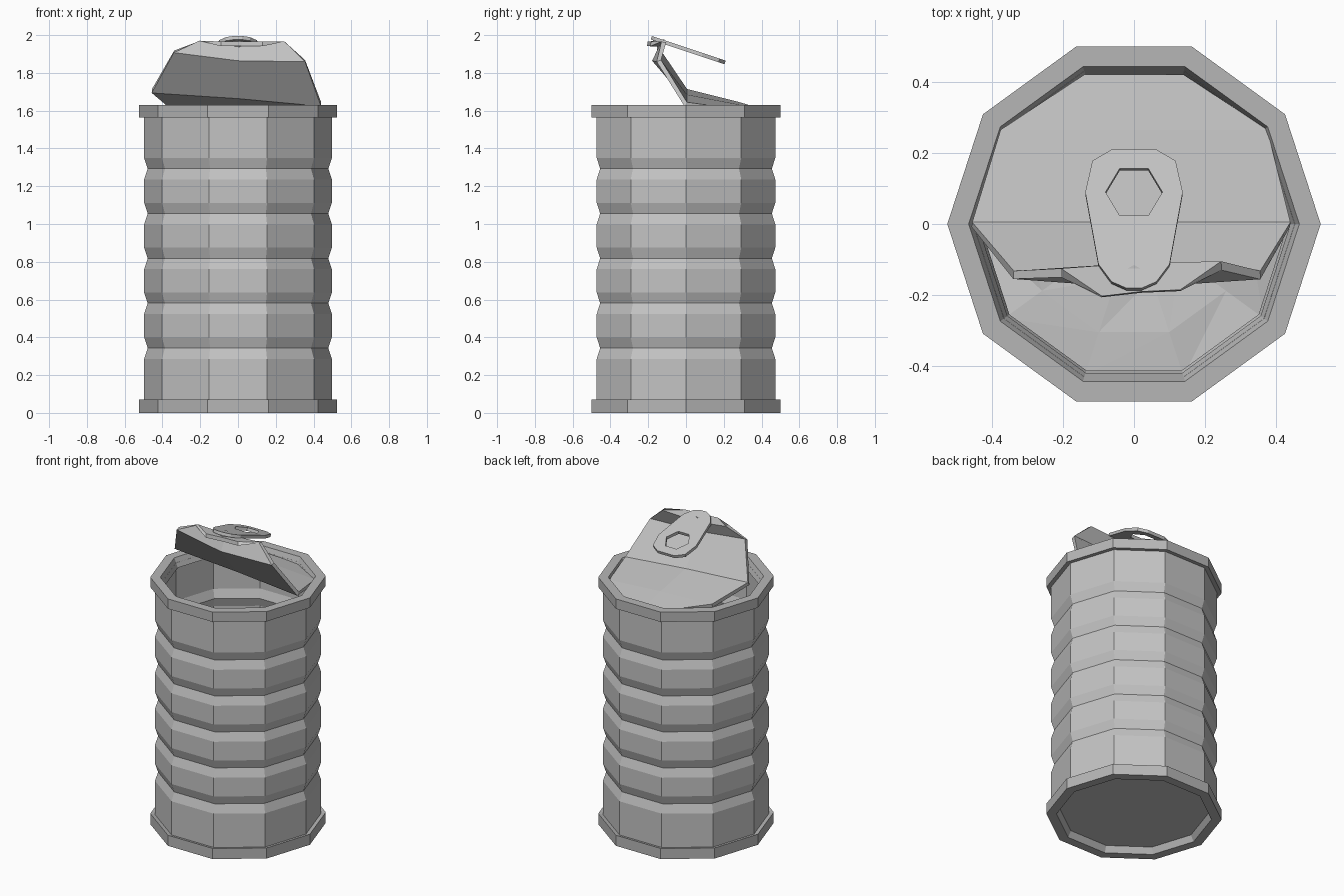
import bpy, bmesh, math, random

cube = bpy.data.objects.get("Cube")
if cube:
    bpy.data.objects.remove(cube)

SIDES = 10


def material(name, value):
    mat = bpy.data.materials.new(name)
    mat.use_nodes = True
    color = (value, value, value, 1)
    mat.diffuse_color = color
    mat.node_tree.nodes["Principled BSDF"].inputs["Base Color"].default_value = color
    return mat


TIN = material("light tin", 0.55)
RIM = material("rim tin", 0.47)


def make_object(name, bm, mat, fix_normals=True):
    if fix_normals:
        bmesh.ops.recalc_face_normals(bm, faces=bm.faces[:])
    mesh = bpy.data.meshes.new(name)
    bm.to_mesh(mesh)
    bm.free()
    mesh.materials.append(mat)
    obj = bpy.data.objects.new(name, mesh)
    bpy.context.collection.objects.link(obj)
    return obj


def ring(bm, radius, z):
    step = math.tau / SIDES
    return [bm.verts.new((radius * math.cos(i * step), radius * math.sin(i * step), z))
            for i in range(SIDES)]


def lathe(name, profile, mat, closed=True):
    """Ten-sided surface of revolution from (radius, z) points."""
    bm = bmesh.new()
    rings = [ring(bm, r, z) for r, z in profile]
    pairs = list(zip(rings, rings[1:]))
    if closed:
        pairs.append((rings[-1], rings[0]))
    for a, b in pairs:
        for i in range(SIDES):
            j = (i + 1) % SIDES
            bm.faces.new((a[i], a[j], b[j], b[i]))
    return make_object(name, bm, mat)


# Corrugated wall: outer profile going up, inner profile coming down
outer = [(0.497, 0.04)]
for n in range(5):
    groove = 0.343 + 0.2375 * n
    outer += [(0.497, groove - 0.057), (0.478, groove), (0.497, groove + 0.057)]
outer.append((0.497, 1.6))
inner = [(r - 0.045, z) for r, z in reversed(outer)]
lathe("can_wall", outer + inner, TIN)

# Rims with a sloped inner lip
lathe("top_rim", [(0.525, 1.565), (0.525, 1.63), (0.465, 1.63), (0.44, 1.57)], RIM)
lathe("bottom_rim", [(0.525, 0.07), (0.525, 0), (0.465, 0), (0.44, 0.05)], RIM)

# Recessed base plate
bm = bmesh.new()
bottom, top = ring(bm, 0.455, 0.04), ring(bm, 0.455, 0.06)
bm.faces.new(bottom)
bm.faces.new(top)
for i in range(SIDES):
    j = (i + 1) % SIDES
    bm.faces.new((bottom[i], bottom[j], top[j], top[i]))
make_object("base_plate", bm, TIN)

# Lumpy leftovers inside the can
random.seed(4)
bm = bmesh.new()
loops = [ring(bm, r, 0.22) for r in (0.45, 0.32, 0.16)]
centre = bm.verts.new((0, 0, 0.24))
for a, b in zip(loops, loops[1:]):
    for i in range(SIDES):
        j = (i + 1) % SIDES
        bm.faces.new((a[i], a[j], b[j]))
        bm.faces.new((a[i], b[j], b[i]))
for i in range(SIDES):
    bm.faces.new((loops[-1][i], loops[-1][(i + 1) % SIDES], centre))
for v in bm.verts:
    v.co.z += random.uniform(-0.04, 0.04)
make_object("can_contents", bm, TIN)

# Peeled lid: rows run from the hinge at the back to the curled tip
lid_rows = [
    [(-0.14, 0.42, 1.605), (0, 0.42, 1.60), (0.14, 0.42, 1.59)],
    [(-0.375, 0.265, 1.65), (0, 0.265, 1.635), (0.375, 0.265, 1.61)],
    [(-0.455, 0.005, 1.715), (0, 0.005, 1.685), (0.44, 0.005, 1.645)],
    [(-0.338, -0.132, 1.918), (0, -0.155, 1.868), (0.355, -0.132, 1.868)],
    [(-0.205, -0.125, 1.968), (0, -0.11, 1.95), (0.245, -0.105, 1.962)],
    [(-0.09, -0.203, 1.966), (0.02, -0.19, 1.966), (0.13, -0.185, 1.966)],
]
bm = bmesh.new()
grid = [[bm.verts.new(p) for p in row] for row in lid_rows]
for a, b in zip(grid, grid[1:]):
    for i in range(2):
        bm.faces.new((a[i], b[i], b[i + 1], a[i + 1]))
lid = make_object("peeled_lid", bm, TIN, fix_normals=False)
solid = lid.modifiers.new("thickness", "SOLIDIFY")
solid.thickness = 0.025
solid.offset = -1

# Pull tab: half outline mirrored in x, with a hexagonal finger hole
half = [(0.062, 0.21), (0.117, 0.178), (0.137, 0.09), (0.1, -0.113),
        (0.063, -0.162), (0.022, -0.18)]
outline = half + [(-x, y) for x, y in reversed(half)]
hexagon = [(0.08 * math.cos(i * math.pi / 3), 0.09 + 0.077 * math.sin(i * math.pi / 3))
           for i in range(6)]


def tab_height(y):
    return 1.935 - 0.335 * y


bm = bmesh.new()
edges = []
for points in (outline, hexagon):
    verts = [bm.verts.new((x, y, tab_height(y))) for x, y in points]
    edges += [bm.edges.new((verts[i - 1], verts[i])) for i in range(len(verts))]
bmesh.ops.triangle_fill(bm, edges=edges, use_beauty=True)
bmesh.ops.recalc_face_normals(bm, faces=bm.faces[:])
if sum(f.normal.z for f in bm.faces) < 0:
    bmesh.ops.reverse_faces(bm, faces=bm.faces[:])
tab = make_object("pull_tab", bm, TIN, fix_normals=False)
solid = tab.modifiers.new("thickness", "SOLIDIFY")
solid.thickness = 0.02
solid.offset = -1

# Rivet joining the tab to the lid tip
bm = bmesh.new()
bmesh.ops.create_cone(bm, cap_ends=True, segments=6, radius1=0.03, radius2=0.03, depth=0.03)
bmesh.ops.translate(bm, verts=bm.verts[:], vec=(0, -0.145, 1.962))
make_object("tab_rivet", bm, TIN)
